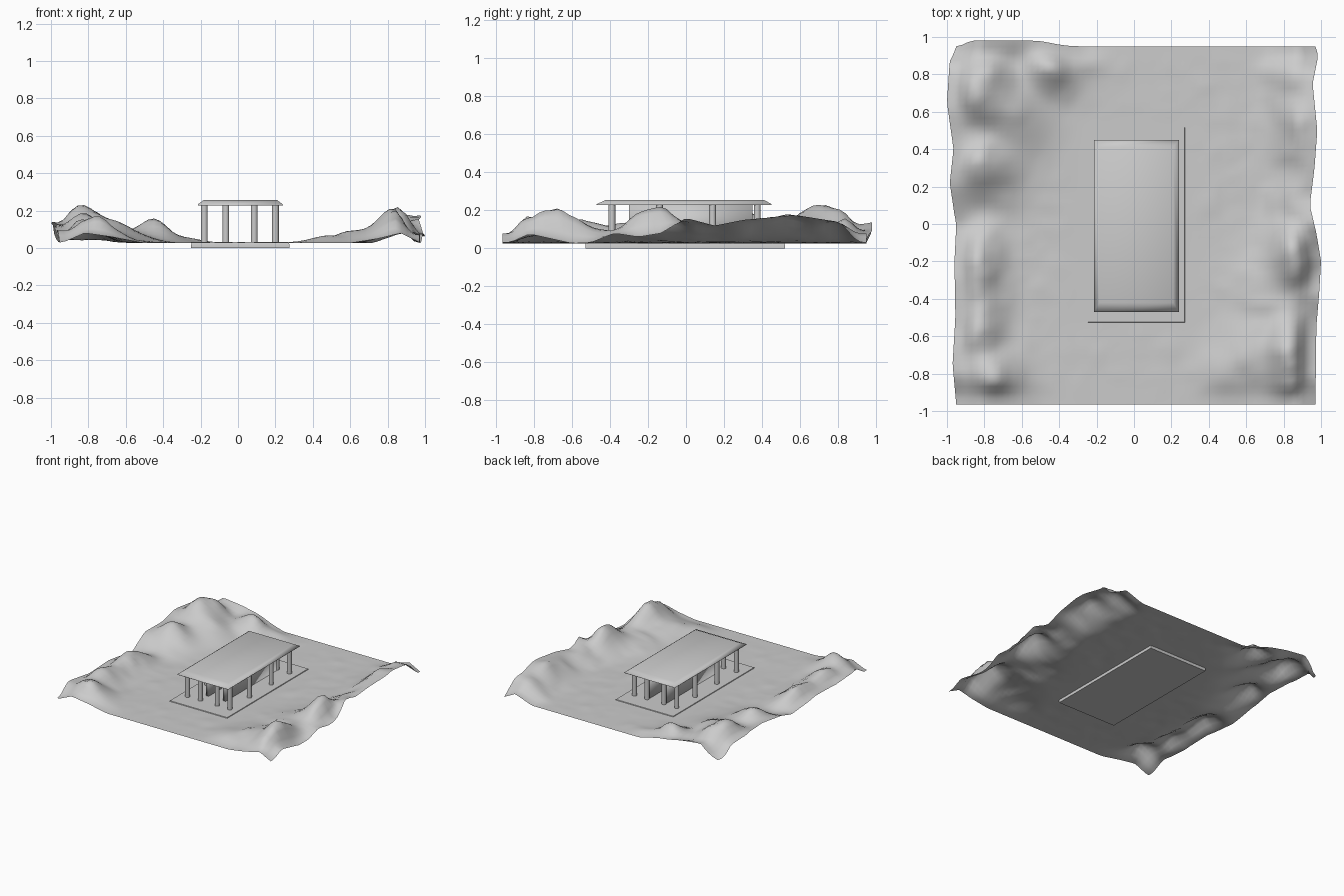
import bpy, bmesh, math
from mathutils import Vector, noise

if "Cube" in bpy.data.objects:
    bpy.data.objects.remove(bpy.data.objects["Cube"])

FLAT = 0.026


def finish(bm, name, angle=30):
    bmesh.ops.recalc_face_normals(bm, faces=bm.faces[:])
    me = bpy.data.meshes.new(name)
    bm.to_mesh(me)
    bm.free()
    ob = bpy.data.objects.new(name, me)
    bpy.context.collection.objects.link(ob)
    bpy.ops.object.select_all(action='DESELECT')
    ob.select_set(True)
    bpy.context.view_layer.objects.active = ob
    bpy.ops.object.shade_smooth_by_angle(angle=math.radians(angle))
    return ob


def stacked_box(name, layers, angle=30):
    """Closed solid from rectangles (x0, x1, y0, y1, z) stacked upwards."""
    bm = bmesh.new()
    rings = [[bm.verts.new((x, y, z)) for x, y in ((a, c), (b, c), (b, d), (a, d))]
             for a, b, c, d, z in layers]
    for lo, hi in zip(rings, rings[1:]):
        for i in range(4):
            j = (i + 1) % 4
            bm.faces.new((lo[i], lo[j], hi[j], hi[i]))
    bm.faces.new(rings[0])
    bm.faces.new(rings[-1])
    return finish(bm, name, angle)


def interp(points, t):
    if t <= points[0][0]:
        return points[0][1]
    for (a, u), (b, v) in zip(points, points[1:]):
        if t <= b:
            return u + (v - u) * (t - a) / (b - a)
    return points[-1][1]


def smooth(t):
    t = max(0.0, min(1.0, t))
    return t * t * (3 - 2 * t)


# Hills: x, y, height, x radius, y radius
HILLS = [
    (-0.81, 0.70, 0.195, 0.17, 0.22), (-0.66, 0.58, 0.10, 0.18, 0.22),
    (-0.47, 0.82, 0.115, 0.15, 0.13), (-0.28, 0.89, 0.04, 0.12, 0.08),
    (-0.83, 0.32, 0.14, 0.20, 0.18), (-0.84, -0.22, 0.11, 0.13, 0.22),
    (-0.84, -0.55, 0.12, 0.13, 0.24), (-0.77, -0.82, 0.135, 0.16, 0.16),
    (0.85, -0.17, 0.165, 0.14, 0.21), (0.83, -0.71, 0.165, 0.13, 0.25),
    (0.66, -0.68, 0.07, 0.16, 0.20), (0.72, -0.35, 0.06, 0.17, 0.20),
    (0.48, -0.78, 0.04, 0.12, 0.14), (0.91, 0.15, 0.10, 0.14, 0.18),
    (0.91, 0.50, 0.14, 0.15, 0.25), (0.90, 0.80, 0.11, 0.14, 0.16),
]
# Heights along the four borders
RIGHT = [(-.97, .03), (-.82, .075), (-.6, .026), (-.5, .03), (-.38, .08), (-.25, .06),
         (-.13, .08), (0, .16), (.15, .12), (.3, .15), (.58, .175), (.8, .14), (.95, .03)]
LEFT = [(-.97, .03), (-.8, .10), (-.55, .07), (-.3, .08), (0, .04), (.2, .11),
        (.6, .14), (.8, .12), (.95, .03)]
BACK = [(-.95, .03), (-.83, .14), (-.65, .12), (-.45, .08), (-.25, FLAT), (.72, FLAT),
        (.87, .08), (.97, .03)]
FRONT = [(-.95, .03), (-.83, .08), (-.68, .06), (-.5, FLAT), (.6, FLAT),
         (.75, .05), (.87, .08), (.97, .03)]
# Outline of the two wavy borders
RIGHT_X = [(-.97, .97), (-.55, .975), (-.37, .99), (-.2, 1.0), (-.05, .975), (.1, .94),
           (.3, .965), (.5, .98), (.75, .955), (.9, .985), (.95, .97)]
LEFT_X = [(-.97, -.95), (-.75, -.97), (-.5, -.955), (-.2, -.96), (0, -.95), (.05, -.96),
          (.22, -.985), (.4, -.965), (.65, -1.0), (.85, -.985), (.95, -.95)]


def height(x, y):
    h = sum((a * math.exp(-((x - cx) / rx) ** 2 - ((y - cy) / ry) ** 2)) ** 2.4
            for cx, cy, a, rx, ry in HILLS) ** (1 / 2.4)
    h *= 1 - 0.5 * math.exp(-((x + .85) / .2) ** 2 - ((y - .03) / .07) ** 2)
    n = noise.noise(Vector((x * 6, y * 6, 2.3))) + 0.5 * noise.noise(Vector((x * 13, y * 13, 7)))
    away = smooth((max(abs(x) - 0.28, abs(y) - 0.53)) / 0.15)
    z = FLAT + h * (1 + 0.2 * n) + away * 0.008 * abs(n)
    tx = smooth((abs(x) - 0.84) / 0.13)
    z += (interp(RIGHT if x > 0 else LEFT, y) - z) * tx
    ty = smooth((abs(y + 0.01) - 0.83) / 0.13)
    z += (interp(BACK if y > 0 else FRONT, x) - z) * ty
    return z


# Terrain sheet with wavy borders
N = 60
bm = bmesh.new()
grid = []
for j in range(N + 1):
    row = []
    for i in range(N + 1):
        x = -0.965 + 1.935 * i / N
        y = -0.965 + 1.915 * j / N
        z = height(x, y)
        lift = min(1.0, max(0.0, z - 0.03) / 0.06)
        wx = interp(RIGHT_X, y) - 0.97 if x > 0 else interp(LEFT_X, y) + 0.965
        px = x + wx * smooth((abs(x) - 0.6) / 0.365)
        wy = 0.03 * smooth((y - 0.6) / 0.35) * smooth((-x - 0.25) / 0.3) * lift
        row.append(bm.verts.new((px, y + wy, z)))
    grid.append(row)
for j in range(N):
    for i in range(N):
        bm.faces.new((grid[j][i], grid[j][i + 1], grid[j + 1][i + 1], grid[j + 1][i]))
finish(bm, "terrain", 60)

# Stone base
stacked_box("temple_base", [(-.25, .275, -.53, .52, 0), (-.25, .275, -.53, .52, .02),
                            (-.245, .27, -.525, .515, .031)])

# Roof slab with sloped rim
stacked_box("temple_roof", [(-.215, .24, -.47, .45, .228), (-.215, .24, -.47, .45, .233),
                            (-.185, .21, -.42, .41, .256)], 70)

# Perimeter columns
XS = (-.18, -.065, .087, .2)
YS = (-.39, -.14, .14, .375)
for ix, cx in enumerate(XS):
    for iy, cy in enumerate(YS):
        if ix in (0, 3) or iy in (0, 3):
            bm = bmesh.new()
            bmesh.ops.create_cone(bm, cap_ends=True, segments=16, radius1=.018, radius2=.018,
                                  depth=.2)
            bmesh.ops.translate(bm, verts=bm.verts[:], vec=(cx, cy, .13))
            finish(bm, f"column_{ix}_{iy}")

# Inner side walls, open at both ends
for side, cx in (("left", XS[1]), ("right", XS[2])):
    r = (cx - .012, cx + .012, -.3, .35)
    stacked_box(f"{side}_inner_wall", [r + (.03,), r + (.23,)], 95)
